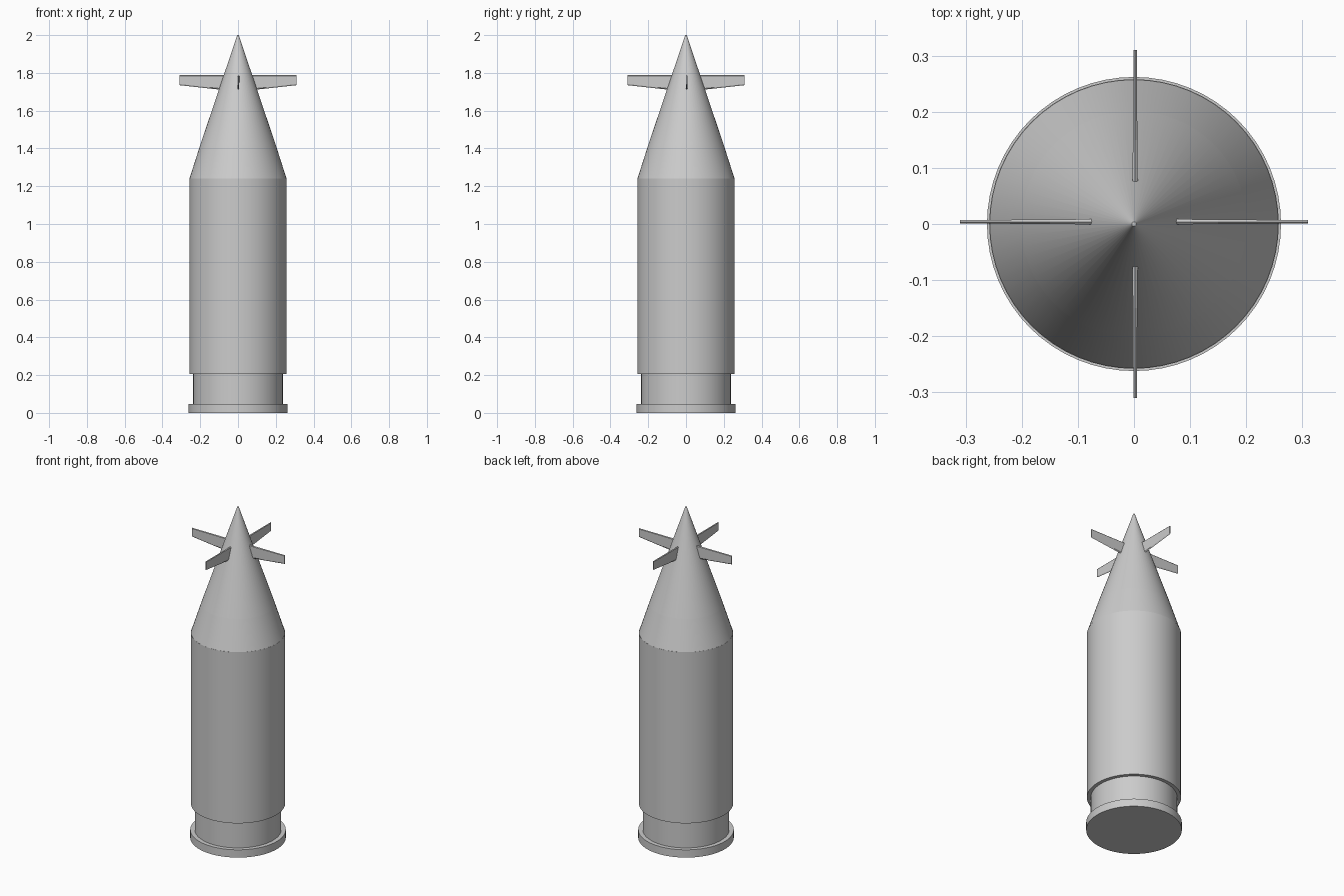
import bpy, bmesh, math
from mathutils import Matrix, Vector

if "Cube" in bpy.data.objects:
    bpy.data.objects.remove(bpy.data.objects["Cube"])

SIDES = 64


def finish(bm, name, smooth):
    bmesh.ops.recalc_face_normals(bm, faces=bm.faces)
    mesh = bpy.data.meshes.new(name)
    bm.to_mesh(mesh)
    bm.free()
    obj = bpy.data.objects.new(name, mesh)
    bpy.context.collection.objects.link(obj)
    if smooth:
        bpy.ops.object.select_all(action='DESELECT')
        obj.select_set(True)
        bpy.context.view_layer.objects.active = obj
        bpy.ops.object.shade_smooth_by_angle(angle=math.radians(35))
    return obj


def frustum(name, r_low, r_high, z_low, z_high, smooth=True):
    """Capped round section standing between two heights."""
    bm = bmesh.new()
    bmesh.ops.create_cone(bm, cap_ends=True, segments=SIDES,
                          radius1=r_low, radius2=r_high, depth=z_high - z_low,
                          matrix=Matrix.Translation((0, 0, (z_low + z_high) / 2)))
    return finish(bm, name, smooth)


def fin(name, angle, shift):
    """Swept fin: root and tip sections, thinner toward the tip."""
    # (radius, bottom z, top z, half thickness)
    sections = [(0.05, 1.707, 1.788, 0.005),
                (0.15, 1.717, 1.788, 0.004),
                (0.31, 1.735, 1.788, 0.003)]
    turn = Matrix.Rotation(angle, 4, 'Z')
    bm = bmesh.new()
    rings = []
    for r, low, high, t in sections:
        ring = [(r, -t, low + 0.006), (r, 0, low), (r, t, low + 0.006),
                (r, t, high - 0.004), (r, 0, high), (r, -t, high - 0.004)]
        rings.append([bm.verts.new(turn @ Vector(p) + Vector(shift)) for p in ring])
    for a, b in zip(rings, rings[1:]):
        for i in range(6):
            j = (i + 1) % 6
            bm.faces.new((a[i], a[j], b[j], b[i]))
    bm.faces.new(rings[0])
    bm.faces.new(rings[-1])
    return finish(bm, name, False)


# Base rim and recessed groove
frustum("base_rim", 0.262, 0.262, 0.0, 0.047)
frustum("base_groove", 0.237, 0.237, 0.047, 0.205)

# Main cylinder
frustum("body", 0.258, 0.258, 0.205, 1.24)

# Nose: collar band, then the long cone with a tiny blunt tip
frustum("nose_collar", 0.257, 0.201, 1.24, 1.415)
frustum("nose_cone", 0.201, 0.004, 1.415, 2.0)

# Four fins around the nose
for k, side in enumerate(("right", "back", "left", "front")):
    shift = (0, 0.004, 0) if k % 2 == 0 else (0.002, 0, 0)
    fin("fin_" + side, k * math.pi / 2, shift)
